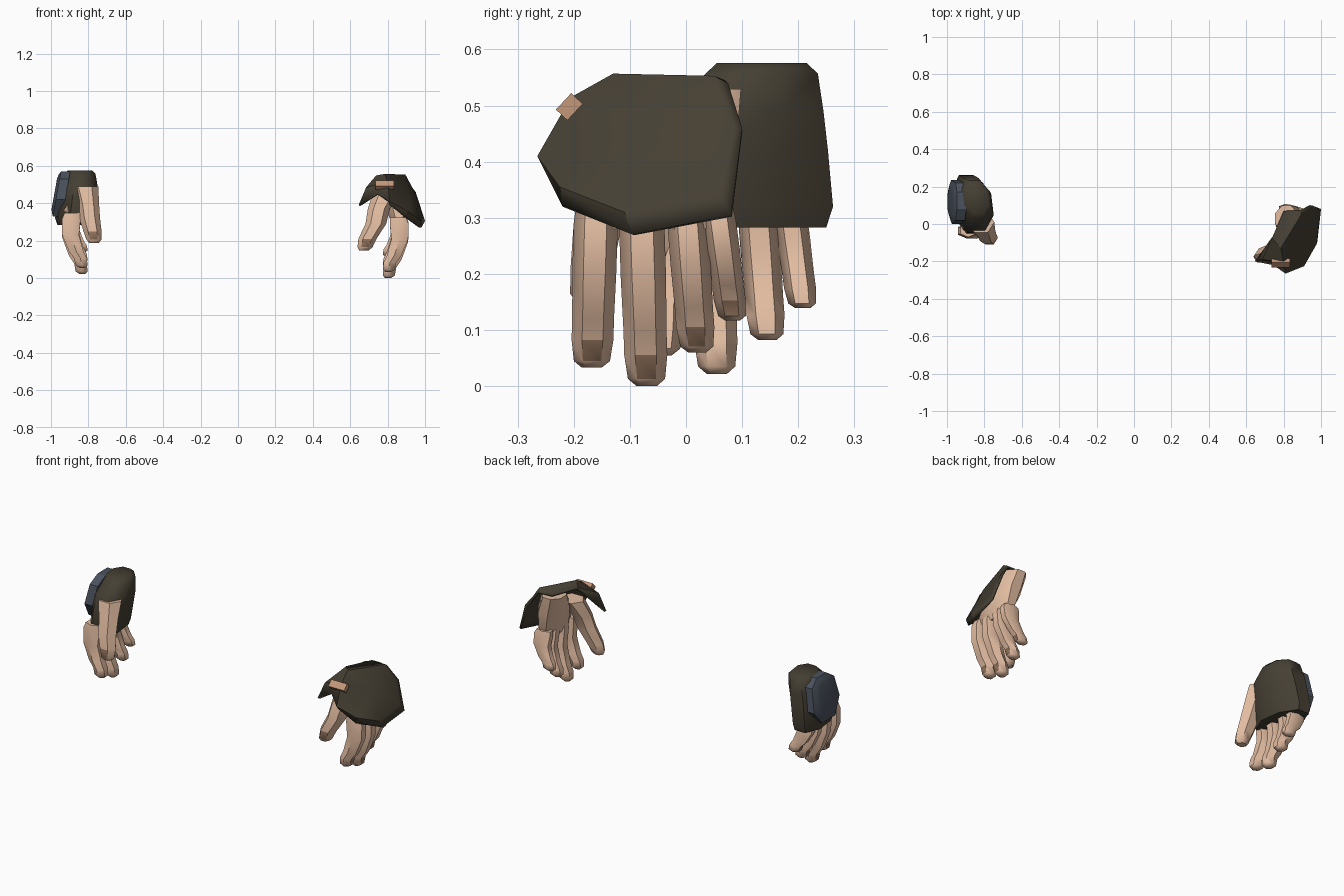
import bpy
import bmesh
from math import cos, sin, pi
from mathutils import Vector

default_cube = bpy.data.objects.get("Cube")
if default_cube:
    bpy.data.objects.remove(default_cube, do_unlink=True)


def make_material(name, red, green, blue):
    material = bpy.data.materials.new(name)
    material.use_nodes = True
    color = (red, green, blue, 1)
    material.diffuse_color = color
    shader = material.node_tree.nodes["Principled BSDF"]
    shader.inputs["Base Color"].default_value = color
    shader.inputs["Roughness"].default_value = 0.9
    return material


skin = make_material("skin", 0.77, 0.51, 0.36)
nail = make_material("nail brown", 0.31, 0.185, 0.115)
leather = make_material("dark leather", 0.06, 0.05, 0.033)
steel = make_material("blue steel", 0.07, 0.085, 0.112)
strap = make_material("tan strap", 0.55, 0.31, 0.19)


def finish(name, bm, materials, smooth_angle):
    """Turn a bmesh into a named object with crisp edges."""
    mesh = bpy.data.meshes.new(name)
    bm.to_mesh(mesh)
    bm.free()
    part = bpy.data.objects.new(name, mesh)
    bpy.context.scene.collection.objects.link(part)
    for material in materials:
        mesh.materials.append(material)
    bpy.ops.object.select_all(action="DESELECT")
    part.select_set(True)
    bpy.context.view_layer.objects.active = part
    bpy.ops.object.shade_smooth_by_angle(angle=smooth_angle * pi / 180)
    return part


def loft(name, rings, sides, facing, materials, nail_segment=None, skew=0):
    """Skin level rings of (centre, half x, half y); side 0 looks along facing."""
    bm = bmesh.new()
    loops = []
    for centre, half_x, half_y in rings:
        loop = []
        for i in range(sides):
            angle = facing + (i - 0.5) * 2 * pi / sides
            reach = 1 / cos(pi / sides)
            dy = sin(angle) * half_y
            offset = Vector((cos(angle) * half_x - skew * dy, dy, 0))
            loop.append(bm.verts.new(Vector(centre) + offset * reach))
        loops.append(loop)
    for k in range(len(loops) - 1):
        for i in range(sides):
            j = (i + 1) % sides
            face = bm.faces.new((loops[k][i], loops[k][j],
                                 loops[k + 1][j], loops[k + 1][i]))
            if k == nail_segment and i == 0:
                face.material_index = 1
    bm.faces.new(loops[0])
    bm.faces.new(loops[-1])
    bmesh.ops.recalc_face_normals(bm, faces=bm.faces)
    return finish(name, bm, materials, 50)


# name, knuckle y, tip y, tip z, half width
FINGERS = (
    ("index", -0.16, -0.168, 0.033, 0.034),
    ("middle", -0.08, -0.07, 0, 0.035),
    ("ring", 0, 0.02, 0.06, 0.031),
    ("little", 0.055, 0.083, 0.117, 0.026),
)
# fraction of length, x, half thickness, width factor
CURL = (
    (0, 0.856, 0.042, 0.9), (0.12, 0.862, 0.05, 1), (0.4, 0.865, 0.045, 1),
    (0.7, 0.835, 0.039, 0.95), (0.83, 0.812, 0.034, 0.95),
    (0.96, 0.806, 0.032, 0.82), (1, 0.802, 0.016, 0.45),
)


def build_hand(side, sign, shift, thumb_path):
    """Palm, four curled fingers and a thumb."""
    def place(x, y, z):
        return Vector((sign * x, y, z)) + Vector(shift)

    palm = [(place(0.86, -0.05, 0.28), 0.035, 0.1),
            (place(0.86, -0.042, 0.34), 0.056, 0.115),
            (place(0.845, -0.01, 0.43), 0.073, 0.1),
            (place(0.815, 0.03, 0.53), 0.06, 0.068)]
    loft(side + "_palm", palm, 8, 0, [skin])

    for label, y_top, y_tip, z_tip, width in FINGERS:
        rings = []
        for t, x, thick, factor in CURL:
            y = y_top + (y_tip - y_top) * t
            z = 0.325 + (z_tip - 0.325) * t
            rings.append((place(x, y, z), thick, width * factor))
        loft(f"{side}_{label}_finger", rings, 6, 0 if sign > 0 else pi,
             [skin, nail], nail_segment=4)

    sizes = (0.062, 0.051, 0.048, 0.042, 0.035, 0.022)
    rings = [(p, s, s * 0.9) for p, s in zip(thumb_path, sizes)]
    loft(side + "_thumb", rings, 6, -pi / 2, [skin, nail], nail_segment=3)


build_hand("left", 1, (0, 0, 0), (
    (0.795, -0.1, 0.46), (0.753, -0.135, 0.37), (0.737, -0.157, 0.29),
    (0.692, -0.168, 0.21), (0.679, -0.175, 0.165), (0.674, -0.175, 0.148)))
build_hand("right", -1, (-0.03, 0.125, 0.022), (
    (-0.818, 0.01, 0.49), (-0.802, -0.025, 0.4), (-0.793, -0.05, 0.32),
    (-0.778, -0.067, 0.25), (-0.77, -0.078, 0.205), (-0.77, -0.078, 0.188)))

# Left guard: faceted shell over the back of the hand with a flap over the thumb
POINTS = {
    "flap": (0.645, -0.2, 0.39), "flap_top": (0.685, -0.19, 0.485),
    "arch": (0.745, -0.22, 0.45), "brow": (0.8, -0.205, 0.515),
    "nose": (0.81, -0.265, 0.41), "nose_low": (0.81, -0.25, 0.39),
    "crest": (0.785, -0.13, 0.557), "inner": (0.738, -0.075, 0.548),
    "back_top": (0.895, 0.05, 0.553), "back_inner": (0.8, 0.07, 0.545),
    "back_rim": (0.89, 0.075, 0.54), "middle": (0.925, -0.07, 0.455),
    "a": (0.91, -0.225, 0.355), "a_low": (0.9, -0.22, 0.32),
    "b": (0.975, -0.11, 0.31), "b_low": (0.98, -0.095, 0.27),
    "c": (0.985, 0.06, 0.34), "c_low": (1, 0.08, 0.305),
    "d": (0.945, 0.085, 0.46), "d_low": (0.95, 0.1, 0.46),
}
outline = ["nose", "a", "b", "c", "d", "back_top", "crest", "brow"]
lower = ["nose_low", "a_low", "b_low", "c_low", "d_low", "back_rim"]
patches = [("middle", p, q) for p, q in zip(outline, outline[1:] + outline[:1])]
patches += [(outline[i], lower[i], lower[i + 1], outline[i + 1]) for i in range(5)]
patches += [
    ("flap", "arch", "brow", "flap_top"), ("arch", "nose", "brow"),
    ("flap_top", "brow", "crest", "inner"), ("flap", "flap_top", "inner"),
    ("inner", "crest", "back_top", "back_inner"),
    ("back_top", "back_rim", "back_inner"),
]
bm = bmesh.new()
verts = {key: bm.verts.new(co) for key, co in POINTS.items()}
for patch in patches:
    bm.faces.new([verts[key] for key in patch])
bmesh.ops.recalc_face_normals(bm, faces=bm.faces)
bm.faces.ensure_lookup_table()
if bm.faces[0].normal.x < 0:
    bmesh.ops.reverse_faces(bm, faces=bm.faces)
guard = finish("left_hand_guard", bm, [leather], 28)
shell = guard.modifiers.new("thickness", "SOLIDIFY")
shell.thickness = 0.012
shell.offset = -1

# Short strap across the front of the left guard
bpy.ops.mesh.primitive_cube_add(size=1, location=(0.785, -0.208, 0.498),
                                rotation=(-0.75, 0, 0))
band = bpy.context.object
band.name = "left_guard_strap"
band.scale = (0.1, 0.028, 0.04)
band.data.materials.append(strap)

# Right glove: closed sleeve around the palm, turned slightly inward at the front
loft("right_glove", [
    ((-0.88, 0.105, 0.283), 0.078, 0.145),
    ((-0.88, 0.105, 0.32), 0.09, 0.157),
    ((-0.865, 0.103, 0.42), 0.095, 0.15),
    ((-0.853, 0.105, 0.49), 0.096, 0.14),
    ((-0.845, 0.135, 0.557), 0.078, 0.1),
    ((-0.845, 0.135, 0.576), 0.06, 0.08)], 8, 0, [leather], skew=0.12)

# Steel plate on the outside of the right glove, with a raised panel
bm = bmesh.new()
corners = ((0.06, 0.33), (0.18, 0.33), (0.235, 0.4), (0.22, 0.53),
           (0.17, 0.57), (0.08, 0.57), (0.02, 0.53), (0, 0.42))
base = bm.faces.new([bm.verts.new((-0.968 - (0.45 - z) * 0.18, y, z))
                     for y, z in corners])
base.normal_update()
if base.normal.x > 0:
    base.normal_flip()
plate = bmesh.ops.extrude_face_region(bm, geom=[base])
back = [f for f in plate["geom"] if isinstance(f, bmesh.types.BMFace)][0]
bmesh.ops.translate(bm, verts=back.verts, vec=(0.05, 0, 0))
bmesh.ops.recalc_face_normals(bm, faces=bm.faces)
outer = min(bm.faces, key=lambda f: f.calc_center_median().x)
bmesh.ops.inset_region(bm, faces=[outer], thickness=0.02, depth=0.009)
bmesh.ops.inset_region(bm, faces=[outer], thickness=0.025, depth=0.005)
finish("right_glove_plate", bm, [steel], 20)
